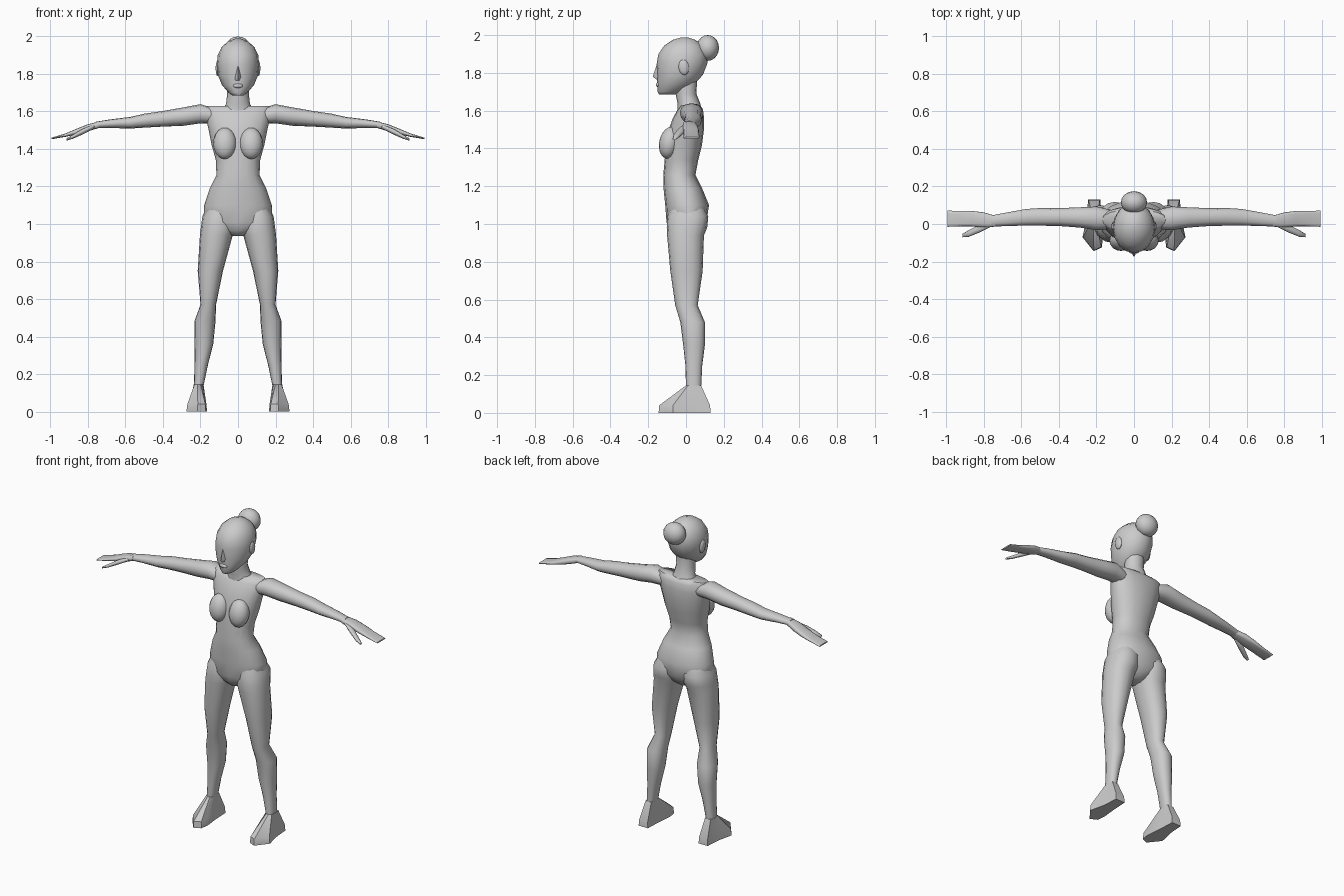
import bpy, bmesh, math
from mathutils import Vector

skin_mat = bpy.data.materials.new("plain_grey")
skin_mat.diffuse_color = (0.6, 0.6, 0.6, 1)


def finish(name, bm, mirror=False, angle=60):
    bmesh.ops.recalc_face_normals(bm, faces=bm.faces)
    me = bpy.data.meshes.new(name)
    bm.to_mesh(me)
    bm.free()
    ob = bpy.data.objects.new(name, me)
    bpy.context.collection.objects.link(ob)
    me.materials.append(skin_mat)
    if mirror:
        ob.modifiers.new("both_sides", 'MIRROR')
    bpy.ops.object.select_all(action='DESELECT')
    ob.select_set(True)
    bpy.context.view_layer.objects.active = ob
    bpy.ops.object.shade_smooth_by_angle(angle=math.radians(angle))
    return ob


def skin(name, rings, mirror=False, angle=60):
    """Bridge a list of equal-length point rings and cap both ends."""
    bm = bmesh.new()
    vs = [[bm.verts.new(p) for p in r] for r in rings]
    n = len(vs[0])
    for a, b in zip(vs, vs[1:]):
        for i in range(n):
            j = (i + 1) % n
            bm.faces.new((a[i], a[j], b[j], b[i]))
    bm.faces.new(vs[0])
    bm.faces.new(vs[-1])
    return finish(name, bm, mirror, angle)


def oval(n=16, power=1.0):
    """Unit oval; power under 1 makes it boxier."""
    pts = []
    for i in range(n):
        a = 2 * math.pi * i / n
        c, s = math.cos(a), math.sin(a)
        pts.append((math.copysign(abs(c) ** power, c), math.copysign(abs(s) ** power, s)))
    return pts


def upright(z, x0, x1, y0, y1, power=0.9):
    cx, cy, rx, ry = (x0 + x1) / 2, (y0 + y1) / 2, (x1 - x0) / 2, (y1 - y0) / 2
    return [(cx + rx * u, cy + ry * v, z) for u, v in oval(16, power)]


def sideways(x, z, rz, y, ry, n=12, power=0.9):
    return [(x, y + ry * u, z + rz * v) for u, v in oval(n, power)]


def ball(name, centre, size, mirror=False, tilt=0, seg=16, rings=10):
    bm = bmesh.new()
    bmesh.ops.create_uvsphere(bm, u_segments=seg, v_segments=rings, radius=1)
    ct, st = math.cos(tilt), math.sin(tilt)
    for v in bm.verts:
        x, y, z = (v.co[i] * size[i] for i in range(3))
        v.co = Vector(centre) + Vector((x, y * ct - z * st, y * st + z * ct))
    return finish(name, bm, mirror)


# Torso: height, half width, front, back
torso = [(0.935, 0.035, -0.06, 0.05), (0.965, 0.09, -0.09, 0.085), (1.01, 0.185, -0.103, 0.108),
         (1.10, 0.18, -0.11, 0.122), (1.19, 0.15, -0.119, 0.085), (1.26, 0.115, -0.12, 0.05),
         (1.34, 0.118, -0.113, 0.065), (1.42, 0.14, -0.108, 0.085), (1.50, 0.156, -0.092, 0.095),
         (1.56, 0.17, -0.07, 0.096), (1.605, 0.18, -0.045, 0.09), (1.63, 0.17, -0.025, 0.075)]
skin("torso", [upright(z, -w, w, f, b) for z, w, f, b in torso])
ball("breast", (0.07, -0.088, 1.43), (0.062, 0.054, 0.085), True, -0.2)

# Neck, flaring into the shoulders
neck = [(1.60, 0.09, -0.045, 0.085), (1.64, 0.064, -0.045, 0.075), (1.69, 0.058, -0.055, 0.055),
        (1.78, 0.06, -0.05, 0.06)]
skin("neck", [upright(z, -w, w, f, b, 1) for z, w, f, b in neck])

# Head with chin, nose, lips, ears and hair bun
head = [(1.685, 0.03, -0.143, -0.06), (1.70, 0.05, -0.15, -0.01), (1.74, 0.085, -0.152, 0.045),
        (1.79, 0.106, -0.153, 0.09), (1.85, 0.113, -0.155, 0.113), (1.90, 0.108, -0.146, 0.113),
        (1.945, 0.087, -0.115, 0.09), (1.975, 0.052, -0.07, 0.05), (1.988, 0.015, -0.025, 0.01)]
skin("head", [upright(z, -w, w, f, b, 1) for z, w, f, b in head])
skin("nose", [[(-w, -0.14, z), (0, y, z), (w, -0.14, z)]
              for z, w, y in ((1.765, 0.022, -0.157), (1.78, 0.022, -0.176), (1.845, 0.01, -0.155))])
ball("lips", (0, -0.148, 1.737), (0.028, 0.012, 0.012), seg=10, rings=6)
ball("ear", (0.108, -0.012, 1.83), (0.012, 0.028, 0.042), True, 0.15, 10, 6)
ball("hair_bun", (0, 0.115, 1.932), (0.07, 0.06, 0.068))

# Legs: height, inner x, outer x, front, back
leg = [(1.12, 0.03, 0.15, -0.07, 0.08), (1.04, 0.015, 0.19, -0.098, 0.118),
       (0.98, 0.015, 0.198, -0.102, 0.112), (0.94, 0.028, 0.203, -0.1, 0.095),
       (0.75, 0.08, 0.215, -0.083, 0.088), (0.57, 0.117, 0.2, -0.057, 0.062),
       (0.48, 0.12, 0.233, -0.03, 0.1), (0.36, 0.132, 0.231, -0.015, 0.1),
       (0.25, 0.16, 0.232, -0.003, 0.086), (0.13, 0.185, 0.235, 0.0, 0.08)]
skin("leg", [upright(*r) for r in leg], True)

# Feet, toes turned slightly outwards
sole = [(0.18, 0.13), (0.245, 0.13), (0.252, 0.03), (0.275, -0.07),
        (0.215, -0.145), (0.172, -0.125), (0.165, -0.07), (0.175, 0.03)]
ankle = [(0.19, 0.08), (0.23, 0.08), (0.237, 0.045), (0.232, 0.01),
         (0.215, 0.0), (0.2, 0.0), (0.188, 0.01), (0.184, 0.045)]
skin("foot", [[(x, y, 0) for x, y in sole],
              [(x + (0.21 - x) * 0.08, y * 0.98, 0.04) for x, y in sole],
              [(x, y, 0.145) for x, y in ankle]], True, 45)

# Arms: x, centre height, half height, centre y, half depth
arm = [(0.12, 1.575, 0.04, 0.025, 0.05), (0.2, 1.588, 0.051, 0.03, 0.063),
       (0.29, 1.573, 0.049, 0.035, 0.054), (0.41, 1.56, 0.041, 0.037, 0.047),
       (0.5, 1.551, 0.037, 0.038, 0.047), (0.575, 1.54, 0.031, 0.036, 0.044),
       (0.68, 1.535, 0.023, 0.025, 0.036), (0.76, 1.528, 0.017, 0.016, 0.03)]
skin("arm", [sideways(*r) for r in arm], True)

# Mitten hands and thumbs
hand = [(0.74, 1.53, 0.017, 0.015, 0.029), (0.8, 1.513, 0.019, 0.022, 0.04),
        (0.86, 1.493, 0.015, 0.028, 0.041), (0.92, 1.474, 0.009, 0.029, 0.041),
        (0.995, 1.456, 0.004, 0.028, 0.043)]
skin("hand", [sideways(*r, power=0.6) for r in hand], True)
thumb = [(0.76, 1.523, 0.012, 0.003, 0.016), (0.83, 1.492, 0.015, -0.027, 0.021),
         (0.88, 1.466, 0.011, -0.05, 0.018), (0.915, 1.45, 0.006, -0.062, 0.009)]
skin("thumb", [sideways(*r, n=8) for r in thumb], True)
